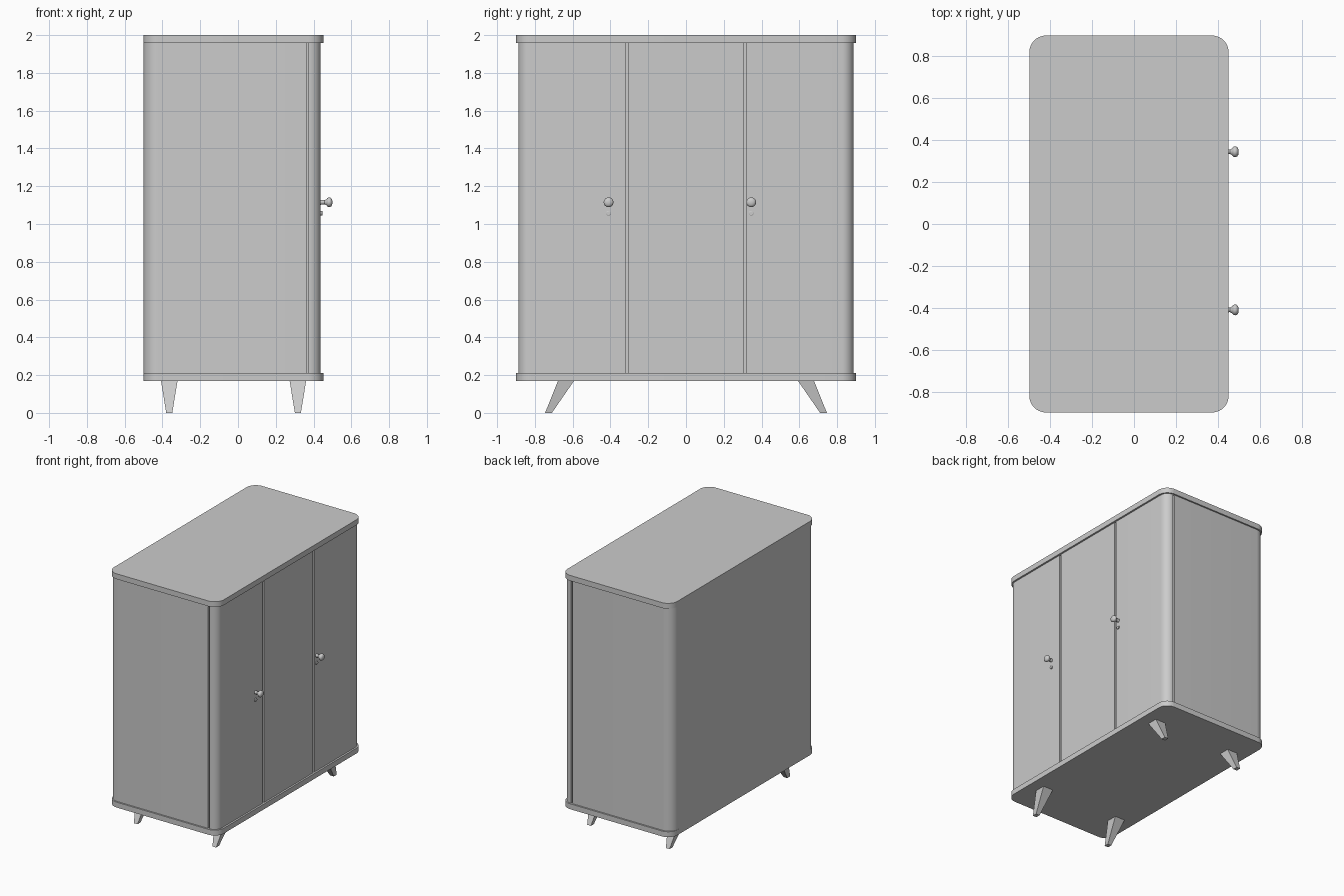
import bpy, bmesh, math

if "Cube" in bpy.data.objects:
    bpy.data.objects.remove(bpy.data.objects["Cube"])


def finish(name, bm):
    bmesh.ops.recalc_face_normals(bm, faces=bm.faces)
    mesh = bpy.data.meshes.new(name)
    bm.to_mesh(mesh)
    bm.free()
    ob = bpy.data.objects.new(name, mesh)
    bpy.context.collection.objects.link(ob)
    bpy.ops.object.select_all(action='DESELECT')
    ob.select_set(True)
    bpy.context.view_layer.objects.active = ob
    bpy.ops.object.shade_smooth_by_angle(angle=math.radians(30))
    return ob


def slab(name, x0, x1, y0, y1, z0, z1, radii):
    """Upright prism; radii order: back-left, front-left, front-right, back-right of (x, y)."""
    corners = [(x0, y0, 1, 1, 180), (x1, y0, -1, 1, 270),
               (x1, y1, -1, -1, 0), (x0, y1, 1, -1, 90)]
    bm = bmesh.new()
    ring = []
    for (x, y, sx, sy, start), r in zip(corners, radii):
        steps = 10 if r else 0
        for i in range(steps + 1):
            a = math.radians(start + 90 * i / max(steps, 1))
            px = x + sx * r + r * math.cos(a) if r else x
            py = y + sy * r + r * math.sin(a) if r else y
            ring.append(bm.verts.new((px, py, z0)))
    face = bm.faces.new(ring)
    ext = bmesh.ops.extrude_face_region(bm, geom=[face])
    top = [g for g in ext['geom'] if isinstance(g, bmesh.types.BMVert)]
    bmesh.ops.translate(bm, verts=top, vec=(0, 0, z1 - z0))
    return finish(name, bm)


def turned(name, profile, y, z, segs=24):
    """Lathe a (x, radius) profile around an axis along x."""
    bm = bmesh.new()
    rings = []
    for x, r in profile:
        rings.append([bm.verts.new((x, y + r * math.cos(2 * math.pi * i / segs),
                                    z + r * math.sin(2 * math.pi * i / segs)))
                      for i in range(segs)])
    for a, b in zip(rings, rings[1:]):
        for i in range(segs):
            j = (i + 1) % segs
            bm.faces.new((a[i], a[j], b[j], b[i]))
    bm.faces.new(rings[0])
    bm.faces.new(rings[-1])
    return finish(name, bm)


def leg(name, x, side):
    """Square tapered leg splayed outwards along y."""
    bm = bmesh.new()
    rings = []
    for z, yc, h, w in ((0, 0.728, 0.018, 0.016), (0.172, 0.634, 0.043, 0.044)):
        rings.append([bm.verts.new((x + sx * w, side * (yc + sy * h), z))
                      for sx, sy in ((-1, -1), (1, -1), (1, 1), (-1, 1))])
    for i in range(4):
        j = (i + 1) % 4
        bm.faces.new((rings[0][i], rings[0][j], rings[1][j], rings[1][i]))
    bm.faces.new(rings[0])
    bm.faces.new(rings[1])
    finish(name, bm)


# Top and bottom boards
R = 0.08
for name, z in (("bottom_board", 0.17), ("top_board", 1.958)):
    slab(name, -0.5, 0.452, -0.9, 0.9, z, z + 0.042, (R, R, R, R))

# Carcass and the recessed core seen through the door gaps
Z0, Z1, W = 0.212, 1.958, 0.888
slab("carcass", -0.5, 0.362, -W, W, Z0, Z1, (R, 0, 0, R))
slab("inner_core", 0.3, 0.415, -0.865, 0.865, Z0, Z1, (0, 0.05, 0.05, 0))

# Doors: outer two wrap round the front corners
F0, F1, C = 0.374, 0.438, 0.063
slab("left_door", F0, F1, -W, -0.32, Z0, Z1, (0, C, 0, 0))
slab("middle_door", F0, F1, -0.304, 0.304, Z0, Z1, (0, 0, 0, 0))
slab("right_door", F0, F1, 0.32, W, Z0, Z1, (0, 0, C, 0))

# Knobs with keyhole plates below
head = [(0.483 - 0.017 * math.cos(a), 0.026 * math.sin(a) ** 0.8)
        for a in (math.radians(d) for d in range(35, 171, 15))]
for side, y in (("left", -0.41), ("right", 0.345)):
    turned(side + "_knob", [(0.43, 0.014), (0.458, 0.011)] + head + [(0.5, 0.003)], y, 1.115)
    turned(side + "_keyhole_plate", [(0.43, 0.013), (0.445, 0.013), (0.447, 0.010)], y, 1.057)

# Legs
for depth, x in (("back", -0.364), ("front", 0.317)):
    for side, s in (("left", -1), ("right", 1)):
        leg(f"{depth}_{side}_leg", x, s)
